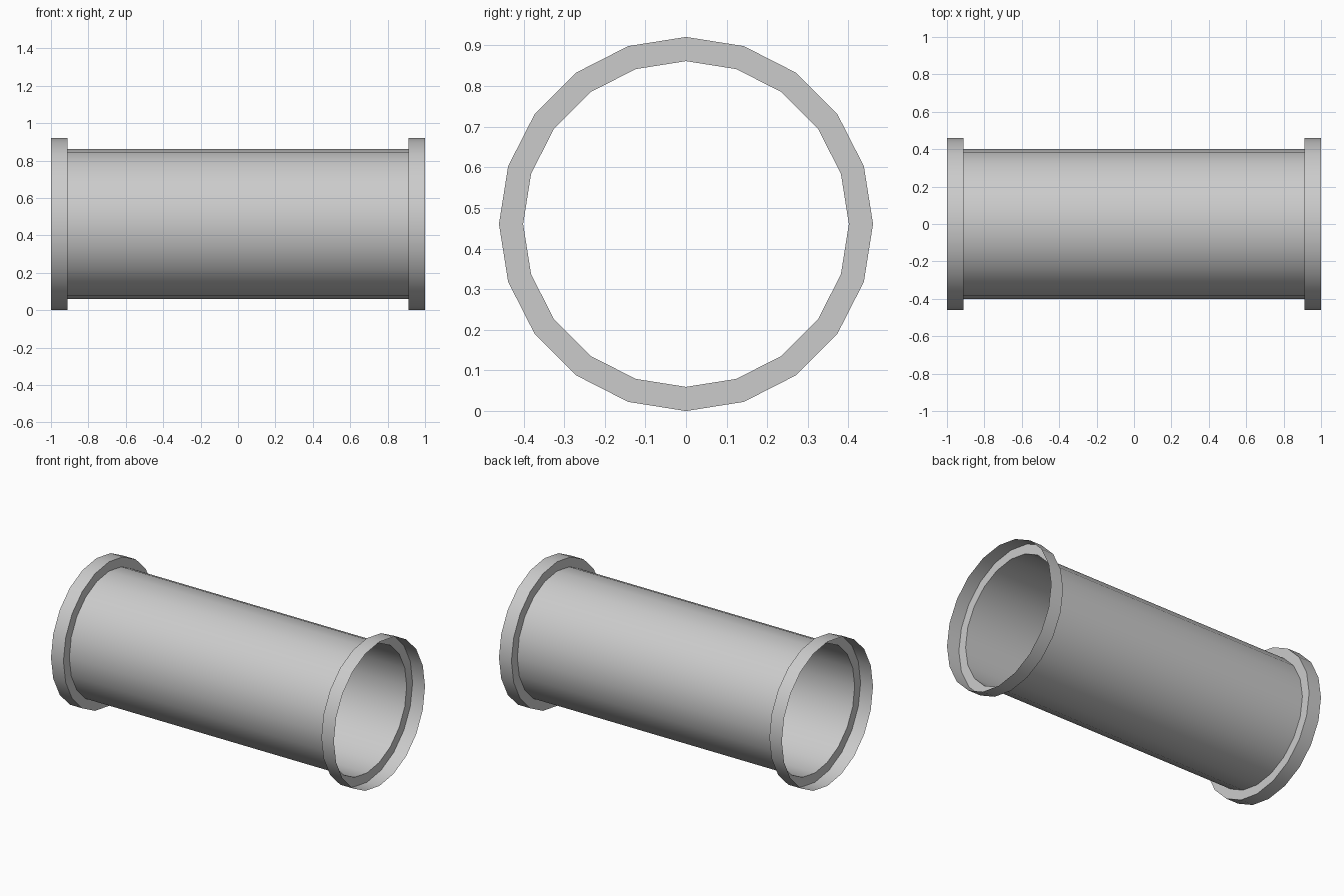
import bpy
import bmesh
from math import radians, tau
from mathutils import Vector

if "Cube" in bpy.data.objects:
    bpy.data.objects.remove(bpy.data.objects["Cube"])

SIDES = 20
R_TUBE, R_COLLAR = 0.401, 0.4605
X_STEP, X_END = 0.912, 1.0
CENTRE = Vector((0, 0, R_COLLAR))

# Half profile (x, radius) of the open shell, mirrored to the other end
half = [(X_STEP, R_TUBE), (X_STEP, R_COLLAR), (X_END, R_COLLAR)]
profile = [(-x, r) for x, r in reversed(half)] + half

# Tube with stepped end collars: revolve the profile about the x axis
bm = bmesh.new()
verts = [bm.verts.new(CENTRE + Vector((x, 0, r))) for x, r in profile]
edges = [bm.edges.new(pair) for pair in zip(verts, verts[1:])]
bmesh.ops.spin(bm, geom=verts + edges, cent=CENTRE, axis=(1, 0, 0),
               angle=tau, steps=SIDES, use_merge=False)
bmesh.ops.remove_doubles(bm, verts=bm.verts[:], dist=1e-4)
bmesh.ops.recalc_face_normals(bm, faces=bm.faces[:])

# Make the faces point away from the axis
tube_face = max(bm.faces, key=lambda f: f.calc_area())
mid = tube_face.calc_center_median() - CENTRE
if tube_face.normal.dot(mid) < 0:
    bmesh.ops.reverse_faces(bm, faces=bm.faces[:])

mesh = bpy.data.meshes.new("flanged_pipe")
bm.to_mesh(mesh)
bm.free()
pipe = bpy.data.objects.new("flanged_pipe", mesh)
bpy.context.collection.objects.link(pipe)

# Smooth round walls, sharp steps
bpy.context.view_layer.objects.active = pipe
pipe.select_set(True)
bpy.ops.object.shade_smooth_by_angle(angle=radians(30))
